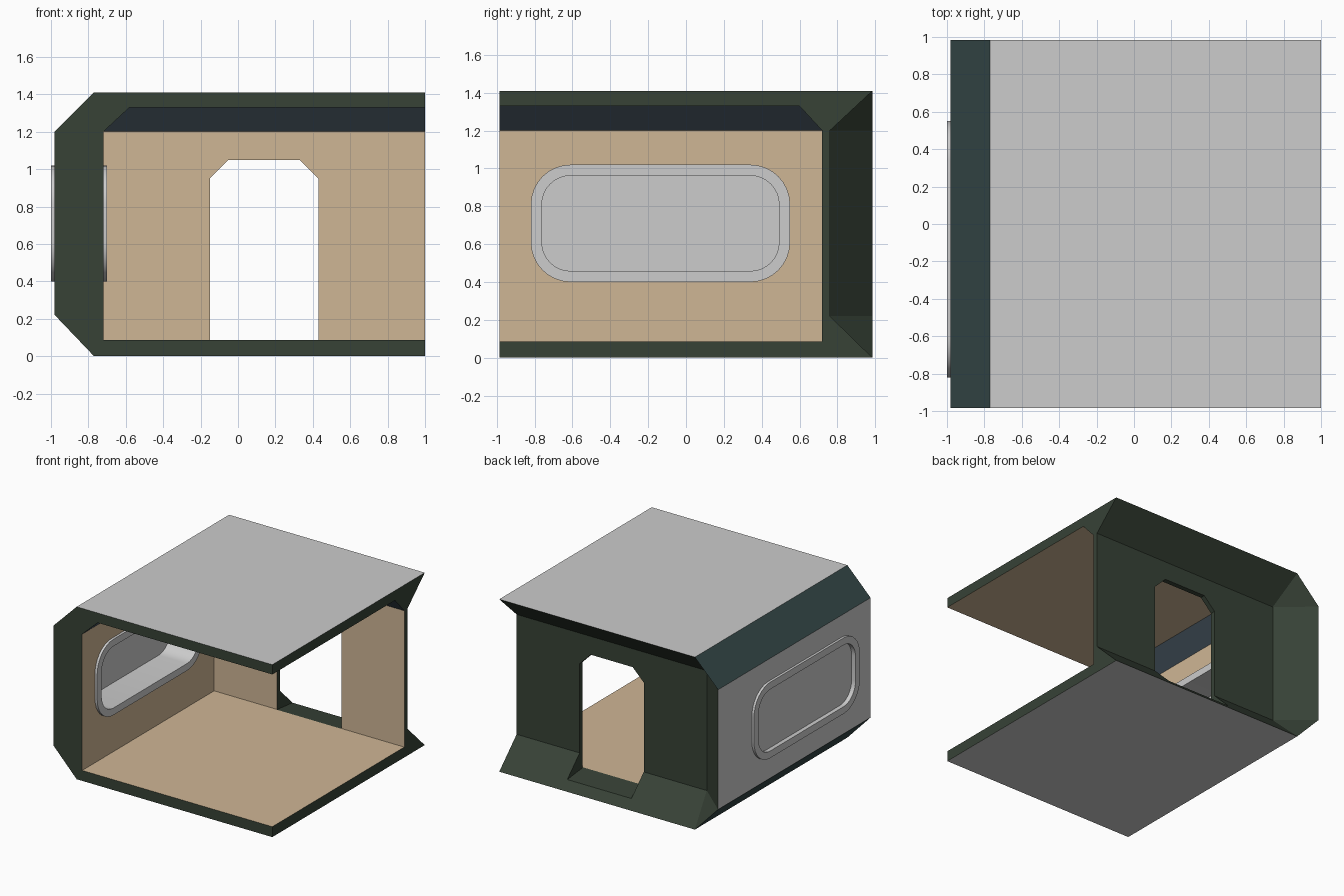
import bpy, bmesh, math

if "Cube" in bpy.data.objects:
    bpy.data.objects.remove(bpy.data.objects["Cube"])


def material(name, rgb):
    # sRGB 0-255 to linear
    lin = [((c / 255 + 0.055) / 1.055) ** 2.4 for c in rgb]
    m = bpy.data.materials.new(name)
    m.diffuse_color = (*lin, 1)
    m.use_nodes = True
    m.node_tree.nodes["Principled BSDF"].inputs["Base Color"].default_value = m.diffuse_color
    return m


GREEN = material("dark_green", (55, 66, 54))
GREY = material("light_grey", (204, 204, 204))
TAN = material("tan", (207, 182, 149))
TEAL = material("dark_teal", (53, 72, 72))
SLATE = material("slate_blue", (73, 88, 99))


def finish(name, bm, mats):
    bmesh.ops.recalc_face_normals(bm, faces=bm.faces)
    me = bpy.data.meshes.new(name)
    bm.to_mesh(me)
    bm.free()
    for m in mats:
        me.materials.append(m)
    ob = bpy.data.objects.new(name, me)
    bpy.context.collection.objects.link(ob)
    return ob


def loft(name, loops, mat, ring=False):
    """Skin loops of equal length; cap the ends, or join last to first for a ring."""
    bm = bmesh.new()
    rows = [[bm.verts.new(p) for p in loop] for loop in loops]
    pairs = list(zip(rows, rows[1:])) + ([(rows[-1], rows[0])] if ring else [])
    for a, b in pairs:
        for i in range(len(a)):
            j = (i + 1) % len(a)
            bm.faces.new((a[i], a[j], b[j], b[i]))
    if not ring:
        bm.faces.new(rows[0])
        bm.faces.new(rows[-1])
    return finish(name, bm, [mat])


def rounded(x, inset, seg=8):
    """Rounded rectangle of the window at depth x."""
    y0, y1, z0, z1, r = -0.82 + inset, 0.55 - inset, 0.4 + inset, 1.02 - inset, 0.21 - inset
    centres = [(y1 - r, z1 - r), (y0 + r, z1 - r), (y0 + r, z0 + r), (y1 - r, z0 + r)]
    pts = []
    for k, (cy, cz) in enumerate(centres):
        for i in range(seg + 1):
            a = math.pi / 2 * (k + i / seg)
            pts.append((x, cy + r * math.cos(a), cz + r * math.sin(a)))
    return pts


def cut(ob, cutter):
    cutter.hide_render = True
    mod = ob.modifiers.new("cut", 'BOOLEAN')
    mod.operation, mod.solver, mod.object = 'DIFFERENCE', 'EXACT', cutter
    bpy.context.view_layer.objects.active = ob
    bpy.ops.object.modifier_apply(modifier=mod.name)
    bpy.data.objects.remove(cutter)


# Room shell: left wall, recessed back wall, floor and roof; front and right are open
F = 0.985
bm = bmesh.new()


def v(x, y, z):
    return bm.verts.new((x, y, z))


def face(mat, *vs):
    bm.faces.new(vs).material_index = mat


zs = (0, 0.22, 1.2, 1.41)
xs = (-0.77, -0.98, -0.98, -0.77)
ys = (F, 0.76, 0.76, F)
A = [v(x, -F, z) for x, z in zip(xs, zs)]          # front left edge
B = [v(x, F, z) for x, z in zip(xs, zs)]           # back left edge
C = [B[0], v(-0.72, 0.76, 0.22), v(-0.72, 0.76, 1.2), B[3]]
D = [v(1, y, z) for y, z in zip(ys, zs)]           # back right edge
inner = ((-0.72, 0.72, 0.085), (-0.72, 0.72, 1.2), (-0.58, 0.6, 1.33))
P = [v(x, -F, z) for x, y, z in inner]
Q = [v(x, y, z) for x, y, z in inner]
R = [v(1, y, z) for x, y, z in inner]
E = [v(1, -F, z) for z in (0, 0.085, 1.33, 1.41)]  # open corner

for i, m in enumerate((3, 1, 3)):                  # outside of left and back walls
    face(m, A[i], B[i], B[i + 1], A[i + 1])
    face(0, C[i], D[i], D[i + 1], C[i + 1])
face(0, B[0], B[1], C[1])
face(0, B[1], C[1], C[2], B[2])
face(0, B[2], C[2], B[3])
face(1, A[0], B[0], D[0], E[0])                    # underside and roof
face(1, A[3], B[3], D[3], E[3])
for i, m in enumerate((2, 4)):                     # inside walls and sloped cornice
    face(m, P[i], Q[i], Q[i + 1], P[i + 1])
    face(m, Q[i], R[i], R[i + 1], Q[i + 1])
face(2, P[0], Q[0], R[0], E[1])                    # floor and ceiling
face(2, P[2], Q[2], R[2], E[2])
face(0, *A, E[3], E[2], *P[::-1], E[1], E[0])      # open rims
face(0, *D, E[3], E[2], *R[::-1], E[1], E[0])
shell = finish("room_shell", bm, [GREEN, GREY, TAN, TEAL, SLATE])


# Doorway through the back wall, with a gently sloping sill
def door(y):
    sill = 0.0845 - 0.105 * (y - 0.72)
    return [(-0.15, y, sill), (0.43, y, sill), (0.43, y, 0.95),
            (0.33, y, 1.05), (-0.05, y, 1.05), (-0.15, y, 0.95)]


cut(shell, loft("door_cutter", [door(0.62), door(1.1)], GREEN))

# Window opening, frame and pane in the left wall
cut(shell, loft("window_cutter", [rounded(-1.1, 0.03), rounded(-0.6, 0.03)], GREEN))
frame = loft("window_frame", [rounded(-1, 0), rounded(-0.7, 0),
                              rounded(-0.7, 0.058), rounded(-1, 0.058)], GREY, ring=True)
loft("window_pane", [rounded(-0.965, 0.055), rounded(-0.956, 0.055)], GREY)

bpy.ops.object.select_all(action='DESELECT')
frame.select_set(True)
bpy.context.view_layer.objects.active = frame
bpy.ops.object.shade_smooth_by_angle(angle=math.radians(35))
